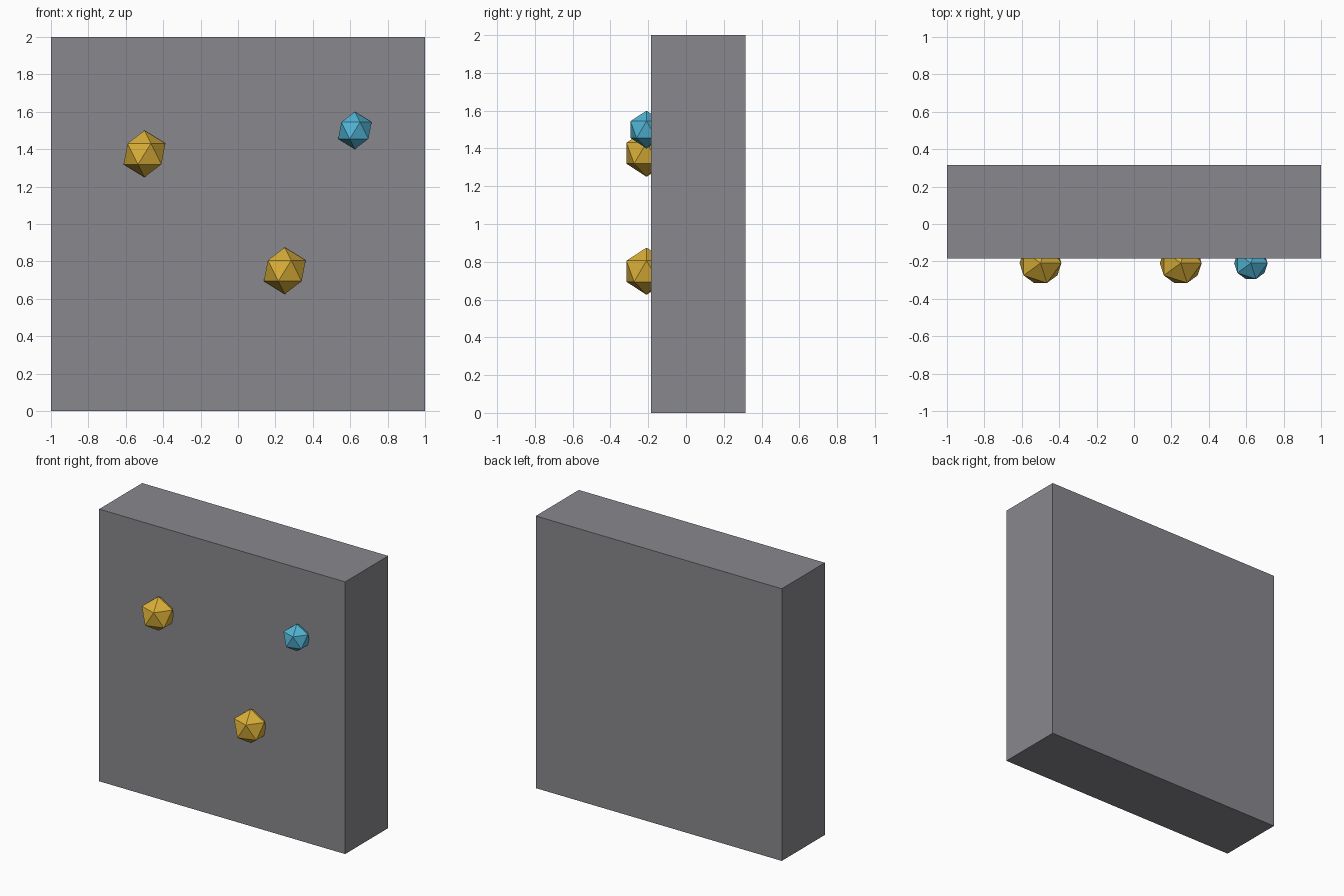
import bpy

default = bpy.data.objects.get("Cube")
if default:
    bpy.data.objects.remove(default, do_unlink=True)


def make_material(name, color):
    mat = bpy.data.materials.new(name)
    mat.use_nodes = True
    mat.diffuse_color = (*color, 1)
    bsdf = next(n for n in mat.node_tree.nodes if n.type == 'BSDF_PRINCIPLED')
    bsdf.inputs["Base Color"].default_value = (*color, 1)
    return mat


stone = make_material("stone_grey", (0.25, 0.245, 0.265))
gold = make_material("gold_yellow", (0.70, 0.43, 0.04))
crystal = make_material("crystal_blue", (0.085, 0.46, 0.67))

# Stone slab
bpy.ops.mesh.primitive_cube_add(size=1, location=(0, 0.066, 1))
slab = bpy.context.object
slab.name = "stone_slab"
slab.dimensions = (2, 0.5, 2)
bpy.ops.object.transform_apply(location=False, rotation=False, scale=True)
slab.data.materials.append(stone)


# Faceted nuggets half sunk into the front face
def add_nugget(name, x, z, radius, mat):
    bpy.ops.mesh.primitive_ico_sphere_add(
        subdivisions=1, radius=radius, location=(x, -0.209, z))
    nugget = bpy.context.object
    nugget.name = name
    nugget.data.materials.append(mat)


add_nugget("upper_gold_nugget", -0.5, 1.375, 0.125, gold)
add_nugget("lower_gold_nugget", 0.25, 0.75, 0.125, gold)
add_nugget("blue_crystal", 0.625, 1.5, 0.1, crystal)
